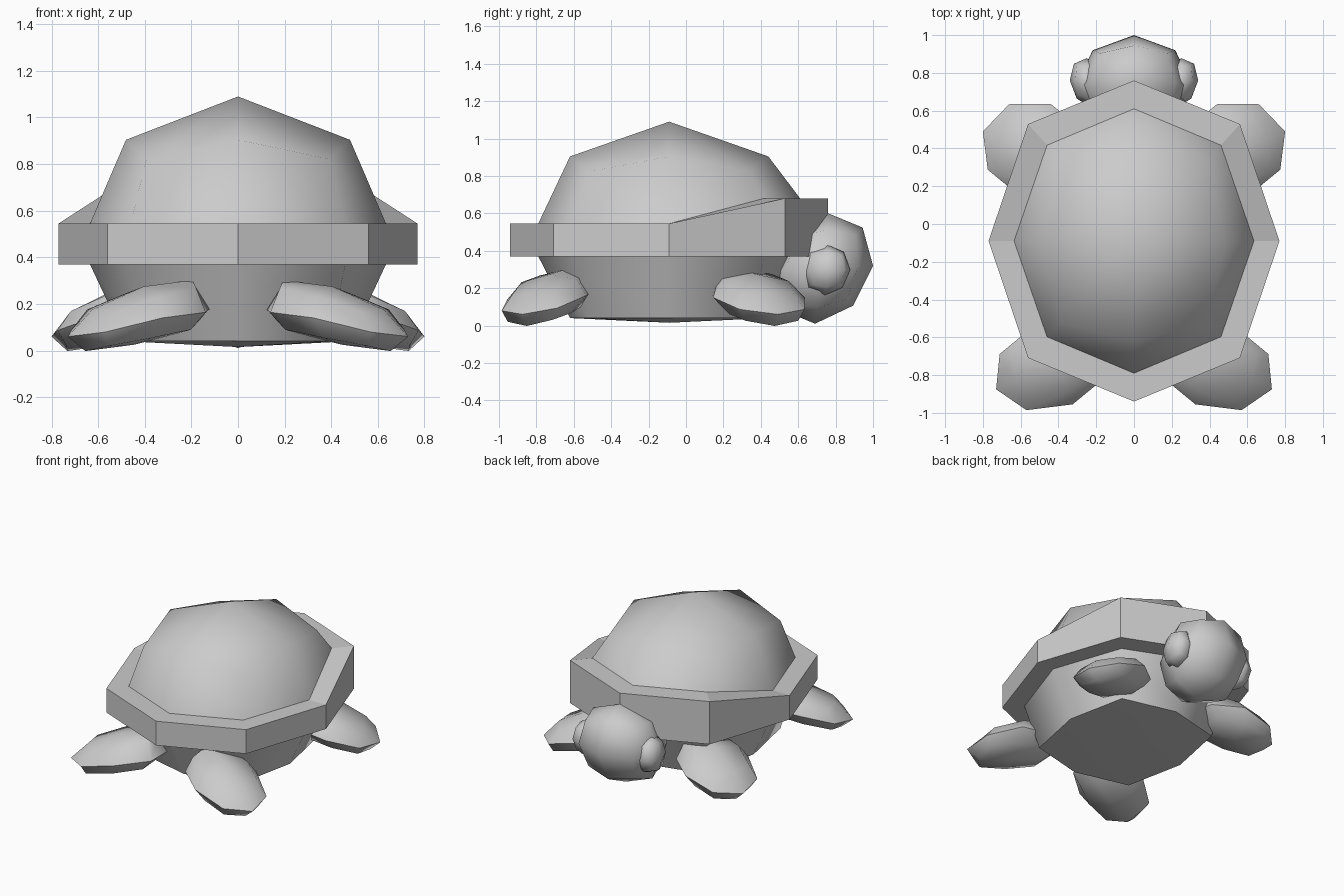
import bpy, bmesh, math
from mathutils import Vector

if "Cube" in bpy.data.objects:
    bpy.data.objects.remove(bpy.data.objects["Cube"])


def ball():
    """Cube subdivided once and rounded onto the unit sphere."""
    bm = bmesh.new()
    bmesh.ops.create_cube(bm, size=2)
    bmesh.ops.subdivide_edges(bm, edges=bm.edges[:], cuts=1, use_grid_fill=True)
    for v in bm.verts:
        v.co.normalize()
    return bm


def finish(bm, name, smooth=True, recalc=True):
    if recalc:
        bmesh.ops.recalc_face_normals(bm, faces=bm.faces[:])
    me = bpy.data.meshes.new(name)
    bm.to_mesh(me)
    bm.free()
    ob = bpy.data.objects.new(name, me)
    bpy.context.collection.objects.link(ob)
    if smooth:
        bpy.ops.object.select_all(action='DESELECT')
        ob.select_set(True)
        bpy.context.view_layer.objects.active = ob
        bpy.ops.object.shade_smooth_by_angle(angle=math.radians(60))
    return ob


def blob(name, centre, a, b, c, side=1, bend=0):
    """Ellipsoid with three given axes; bend drops the inner lower end."""
    bm = ball()
    a, b, c, centre = Vector(a), Vector(b), Vector(c), Vector(centre)
    for v in bm.verts:
        l, w, u = v.co
        p = centre + a * l + b * w + c * u
        if l < -0.1 and u < 0.1:
            p.z += bend * l
        p.x *= side
        v.co = p
    return finish(bm, name)


CY = -0.09          # shell centre along y
TOP, LOW, RAISED = 0.545, 0.37, 0.68


def top_z(uy):
    return RAISED if uy > 0.3 else TOP


def ring_point(ux, uy, rx, ry, z, diag):
    k = diag if abs(ux * uy) > 0.1 else 1
    return Vector((ux * rx * k, CY + uy * ry * k, z))


# dome and belly: two halves of a rounded cube meeting the rim
for name, sgn in (("shell_dome", 1), ("belly", -1)):
    bm = ball()
    bmesh.ops.delete(bm, geom=[v for v in bm.verts if v.co.z * sgn < -0.1],
                     context='VERTS')
    for v in bm.verts:
        x, y, z = v.co
        if abs(z) < 0.01:
            v.co = ring_point(x, y, 0.635, 0.70, top_z(y) if sgn > 0 else LOW, 1.025)
        elif sgn > 0:
            v.co = (x * 0.68, CY + y * 0.75, 0.455 + z * 0.635)
        else:
            v.co = (x * 0.68, CY + y * 0.75, 0.015 if z < -0.9 else 0.04)
    # open halves: orient every face away from the shell centre
    bm.normal_update()
    for f in bm.faces:
        if f.normal.dot(f.calc_center_median() - Vector((0, CY, 0.45))) < 0:
            f.normal_flip()
    finish(bm, name, recalc=False)

# rim: eight-sided band, taller over the head
bm = bmesh.new()
loops = []
for rx, ry, upper, diag in ((0.635, 0.70, True, 1.025), (0.77, 0.85, True, 1.03),
                            (0.77, 0.85, False, 1.03), (0.635, 0.70, False, 1.025)):
    loop = []
    for i in range(8):
        t = i * math.pi / 4
        ux, uy = math.cos(t), math.sin(t)
        loop.append(bm.verts.new(
            ring_point(ux, uy, rx, ry, top_z(uy) if upper else LOW, diag)))
    loops.append(loop)
for j in range(3):
    for i in range(8):
        k = (i + 1) % 8
        bm.faces.new((loops[j][i], loops[j + 1][i], loops[j + 1][k], loops[j][k]))
finish(bm, "shell_rim", smooth=False, recalc=False)

# head
blob("head", (0, 0.725, 0.305), (0.31, 0, 0), (0, 0.275, 0.015), (0, 0.035, 0.295))

# eyes and legs, mirrored
for side, label in ((1, "right"), (-1, "left")):
    blob("eye_" + label, (0.24, 0.748, 0.298),
         (0.10, 0.012, 0), (0.01, 0.13, 0), (0, 0.005, 0.135), side)
    blob("head_end_leg_" + label, (0.52, 0.39, 0.15),
         (0.28, 0.10, -0.09), (-0.08, 0.245, 0.0), (-0.02, -0.02, 0.125), side, 0.06)
    blob("tail_end_leg_" + label, (0.425, -0.745, 0.15),
         (0.305, -0.13, -0.09), (0.10, 0.21, 0.01), (-0.02, 0.02, 0.125), side, 0.06)
